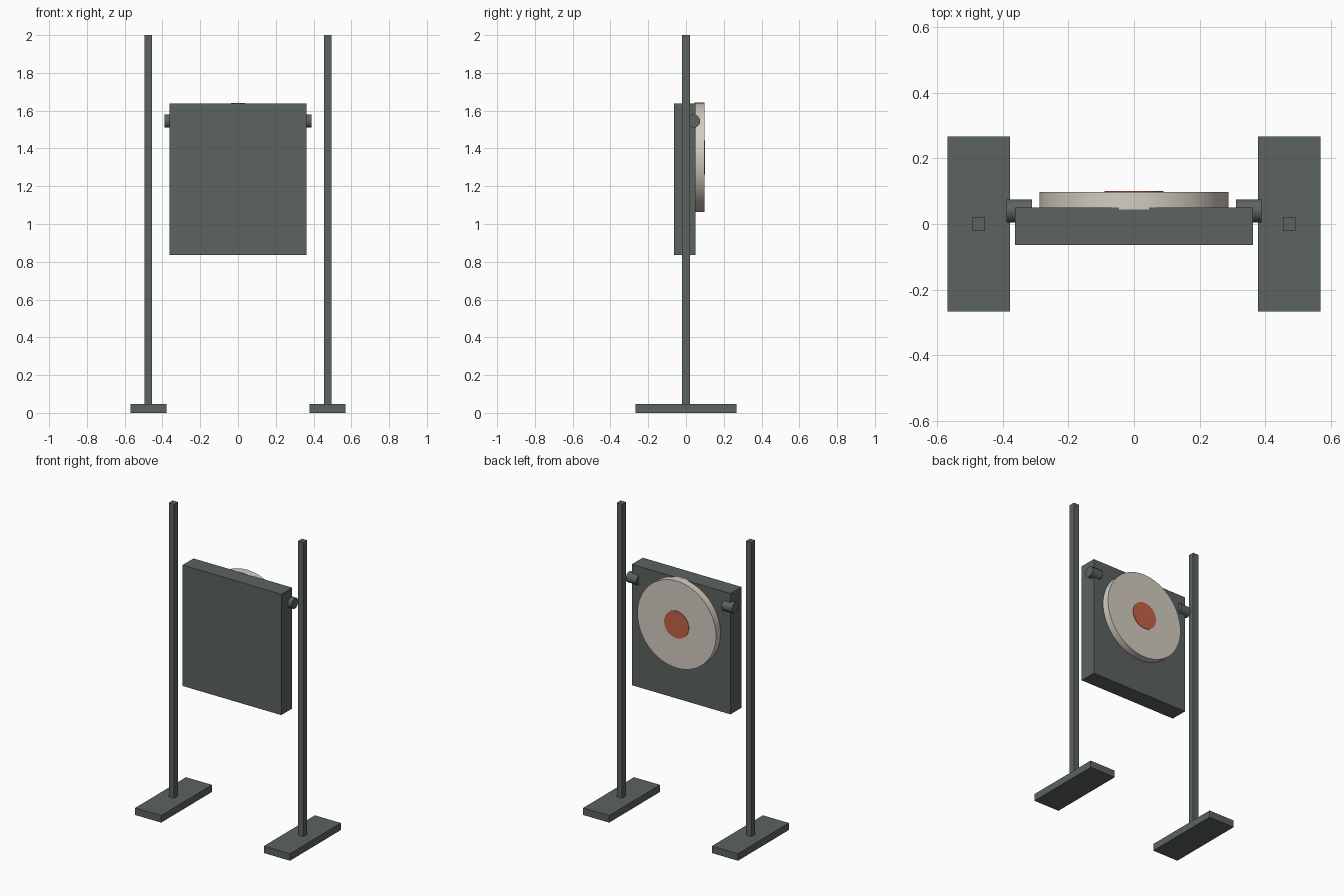
import bpy, math

if "Cube" in bpy.data.objects:
    bpy.data.objects.remove(bpy.data.objects["Cube"])


def material(name, rgb):
    m = bpy.data.materials.new(name)
    m.diffuse_color = (*rgb, 1)
    m.use_nodes = True
    m.node_tree.nodes["Principled BSDF"].inputs["Base Color"].default_value = m.diffuse_color
    return m


GREY = material("dark_grey_green", (0.105, 0.125, 0.115))
CREAM = material("warm_cream", (0.65, 0.61, 0.535))
RED = material("brick_red", (0.56, 0.125, 0.062))


def box(name, x, y, z, mat):
    """Box from (min, max) ranges on each axis."""
    bpy.ops.mesh.primitive_cube_add(size=1, location=[(a + b) / 2 for a, b in (x, y, z)])
    ob = bpy.context.object
    ob.name = name
    ob.scale = [b - a for a, b in (x, y, z)]
    bpy.ops.object.transform_apply(location=False, rotation=False, scale=True)
    ob.data.materials.append(mat)


def cylinder(name, radius, depth, loc, rot, mat, sides=64):
    bpy.ops.mesh.primitive_cylinder_add(vertices=sides, radius=radius, depth=depth,
                                        location=loc, rotation=rot)
    ob = bpy.context.object
    ob.name = name
    ob.data.materials.append(mat)
    bpy.ops.object.shade_smooth_by_angle(angle=math.radians(30))


# Uprights, feet and side pins, mirrored left and right
for side, s in (("left", -1), ("right", 1)):
    box(f"{side}_post", sorted((s * 0.455, s * 0.495)), (-0.02, 0.02), (0.047, 2.0), GREY)
    box(f"{side}_foot", sorted((s * 0.378, s * 0.569)), (-0.267, 0.267), (0, 0.047), GREY)
    cylinder(f"{side}_pin", 0.035, 0.078, (s * 0.351, 0.04, 1.545),
             (0, math.pi / 2, 0), GREY, 32)

# Hanging panel
box("panel", (-0.363, 0.363), (-0.064, 0.051), (0.835, 1.638), GREY)

# Round pad on the back with a thin coloured centre
flat = (math.pi / 2, 0, 0)
cylinder("round_pad", 0.289, 0.053, (0, 0.0715, 1.353), flat, CREAM)
cylinder("centre_spot", 0.09, 0.008, (0, 0.0975, 1.353), flat, RED)
